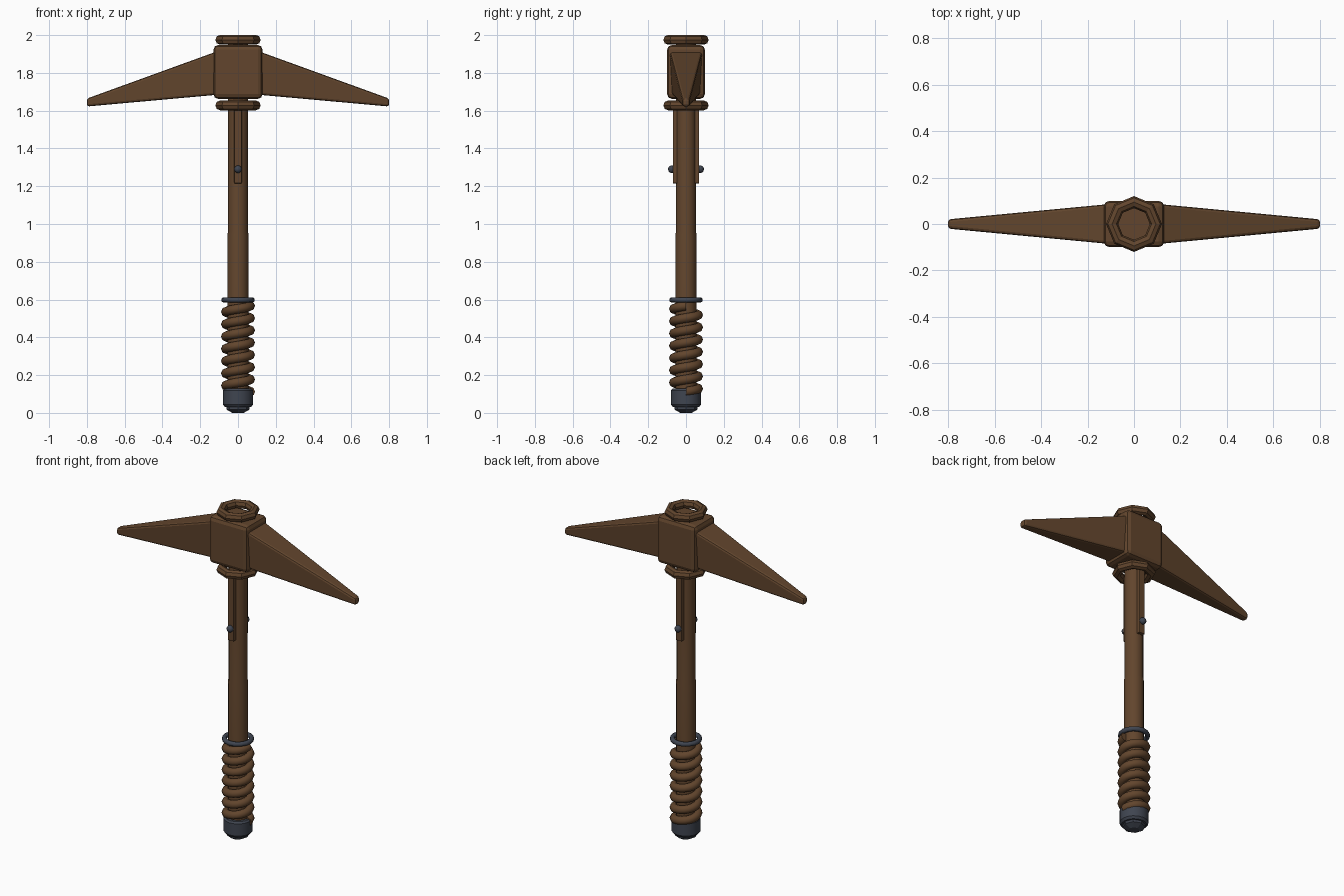
import bpy, bmesh, math
from mathutils import Matrix, Vector

cube = bpy.data.objects.get("Cube")
if cube:
    bpy.data.objects.remove(cube, do_unlink=True)


def material(name, rgb):
    m = bpy.data.materials.new(name)
    m.use_nodes = True
    m.diffuse_color = (*rgb, 1)
    m.node_tree.nodes["Principled BSDF"].inputs["Base Color"].default_value = (*rgb, 1)
    return m


WOOD = material("warm brown", (0.122, 0.06, 0.026))
STEEL = material("slate grey", (0.05, 0.059, 0.08))


def finish(bm, name, mat, bevel=0, segments=2, smooth=None):
    bmesh.ops.recalc_face_normals(bm, faces=bm.faces)
    me = bpy.data.meshes.new(name)
    bm.to_mesh(me)
    bm.free()
    ob = bpy.data.objects.new(name, me)
    bpy.context.collection.objects.link(ob)
    me.materials.append(mat)
    if bevel:
        mod = ob.modifiers.new("Bevel", 'BEVEL')
        mod.width, mod.segments = bevel, segments
    if smooth:
        bpy.ops.object.select_all(action='DESELECT')
        ob.select_set(True)
        bpy.context.view_layer.objects.active = ob
        bpy.ops.object.shade_smooth_by_angle(angle=math.radians(smooth))
    return ob


def lathe(name, profile, sides, mat, closed=False, smooth=None):
    """Spin (radius, z) points around the z axis."""
    bm = bmesh.new()
    rings = []
    for r, z in profile:
        rings.append([bm.verts.new((r * math.cos(a), r * math.sin(a), z))
                      for a in (math.tau * i / sides for i in range(sides))])
    pairs = list(zip(rings, rings[1:]))
    if closed:
        pairs.append((rings[-1], rings[0]))
    else:
        bm.faces.new(rings[0])
        bm.faces.new(rings[-1])
    for a, b in pairs:
        for i in range(sides):
            j = (i + 1) % sides
            bm.faces.new((a[i], a[j], b[j], b[i]))
    return finish(bm, name, mat, smooth=smooth)


def ring(name, radius, thick, z, sides, tube, mat, smooth=None):
    pts = [(radius + thick * math.cos(t), z + thick * math.sin(t))
           for t in (math.tau * i / tube for i in range(tube))]
    return lathe(name, pts, sides, mat, True, smooth)


def box(name, size, centre, mat, bevel):
    bm = bmesh.new()
    bmesh.ops.create_cube(bm, size=1)
    bmesh.ops.scale(bm, vec=size, verts=bm.verts)
    bmesh.ops.translate(bm, vec=centre, verts=bm.verts)
    return finish(bm, name, mat, bevel)


# Shaft, with a slight step half way up
lathe("shaft", [(0.056, 0.06), (0.056, 0.94), (0.053, 0.96), (0.053, 1.95)], 12, WOOD, smooth=35)

# Head block and the collars above and below it
box("head_block", (0.26, 0.2, 0.285), (0, 0, 1.805), WOOD, 0.025)
for name, z in (("upper_collar", 1.975), ("lower_collar", 1.628)):
    ring(name, 0.094, 0.026, z, 8, 8, WOOD)

# Tapered spikes drooping to both sides
for side, sx in (("left", 1), ("right", -1)):
    bm = bmesh.new()
    ends = []
    for x, bottom, top, low_w, high_w in ((0.1, 1.685, 1.918, 0.075, 0.087),
                                          (0.8, 1.622, 1.664, 0.02, 0.02)):
        ends.append([bm.verts.new((sx * x, y, z)) for y, z in
                     ((-low_w, bottom), (low_w, bottom), (high_w, top), (-high_w, top))])
    for loop in ends:
        bm.faces.new(loop)
    for i in range(4):
        j = (i + 1) % 4
        bm.faces.new((ends[0][i], ends[0][j], ends[1][j], ends[1][i]))
    finish(bm, side + "_spike", WOOD, 0.012)

# Riveted straps on front and back
for side, sy in (("front", -1), ("back", 1)):
    box(side + "_strap", (0.04, 0.03, 0.41), (0, sy * 0.055, 1.42), WOOD, 0.004)
    bm = bmesh.new()
    bmesh.ops.create_uvsphere(bm, u_segments=12, v_segments=8, radius=0.02,
                              matrix=Matrix.Translation((0, sy * 0.075, 1.29)))
    finish(bm, side + "_rivet", STEEL, smooth=50)

# Spiral grip wrap
TURNS, STEPS, TUBE = 7, 24, 8
bm = bmesh.new()
loops = []
for k in range(TURNS * STEPS + 1):
    a = math.tau * k / STEPS
    out = Vector((math.cos(a), math.sin(a), 0))
    centre = out * 0.065 + Vector((0, 0, 0.112 + 0.455 * k / (TURNS * STEPS)))
    loops.append([bm.verts.new(centre + 0.025 * (out * math.cos(t) + Vector((0, 0, math.sin(t)))))
                  for t in (math.tau * i / TUBE for i in range(TUBE))])
for a, b in zip(loops, loops[1:]):
    for i in range(TUBE):
        j = (i + 1) % TUBE
        bm.faces.new((a[i], a[j], b[j], b[i]))
bm.faces.new(loops[0])
bm.faces.new(loops[-1])
finish(bm, "grip_wrap", WOOD, smooth=50)

# Steel grip ring, pommel and end nut
ring("grip_ring", 0.075, 0.014, 0.598, 16, 8, STEEL, 50)
lathe("pommel", [(0.07, 0.032), (0.08, 0.045), (0.08, 0.118), (0.072, 0.128)], 16, STEEL, smooth=30)
lathe("pommel_nut", [(0.03, 0.0), (0.062, 0.018), (0.062, 0.04)], 8, STEEL)
